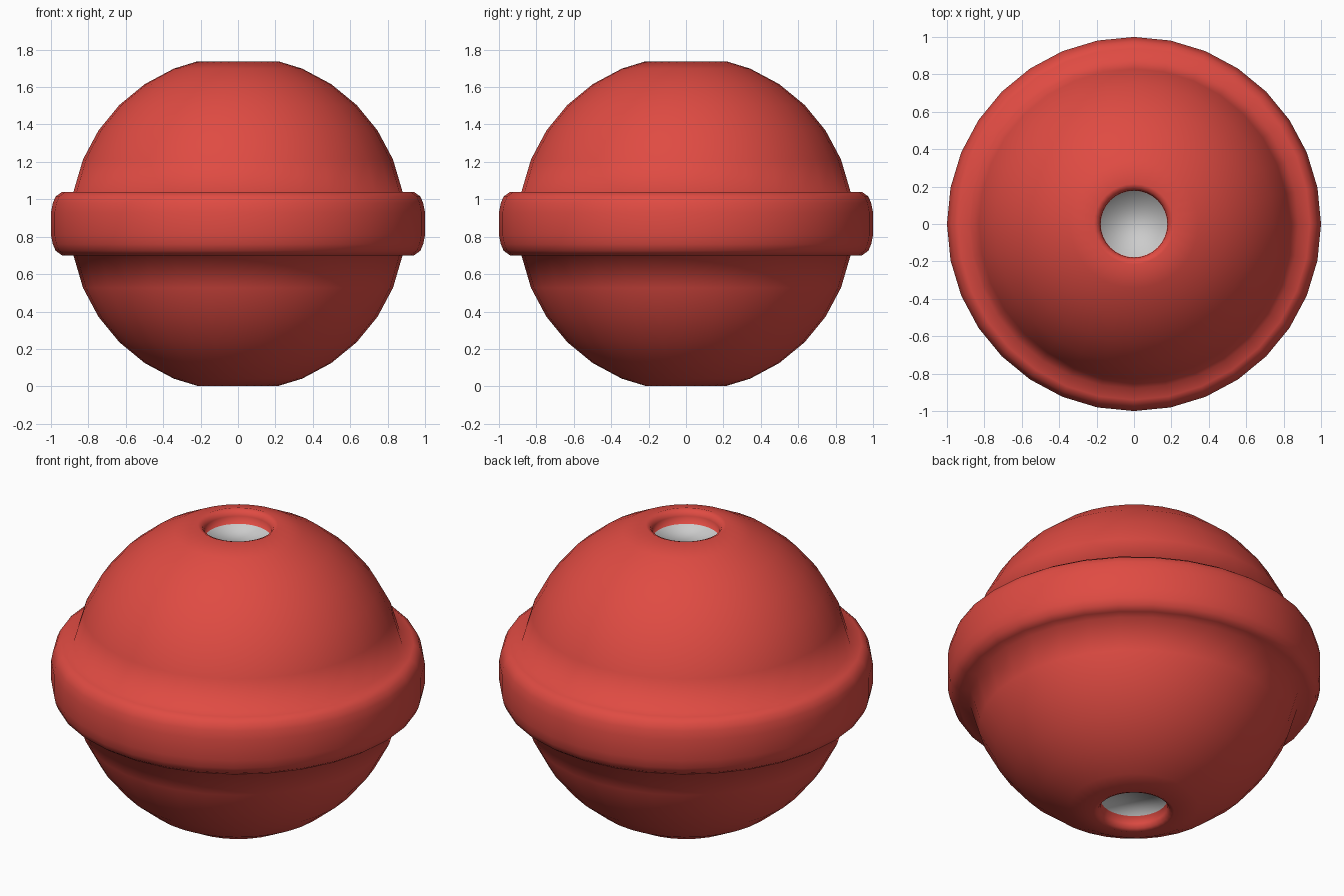
import bpy, bmesh
from math import sin, cos, pi, radians

if "Cube" in bpy.data.objects:
    bpy.data.objects.remove(bpy.data.objects["Cube"])

SEGMENTS = 32
MID, R = 0.87, 0.897

# upper half profile as (radius, height above the middle): band, globe, dimple
half = [(1.0, 0.06), (0.99, 0.11), (0.975, 0.145), (0.94, 0.17)]
half += [(R * cos(radians(11.25 * i)), R * sin(radians(11.25 * i)) - (0.005 if i == 1 else 0))
         for i in range(1, 7)]
half += [(0.215, 0.868), (0.192, 0.858), (0.18, 0.835), (0.178, 0.79)]

# mirror for the lower half
profile = [(r, -z) for r, z in reversed(half)] + half


def make_material(name, color):
    mat = bpy.data.materials.new(name)
    mat.diffuse_color = color
    mat.use_nodes = True
    mat.node_tree.nodes["Principled BSDF"].inputs["Base Color"].default_value = mat.diffuse_color
    return mat


# revolve the profile into one smooth body
bm = bmesh.new()
rings = []
for r, z in profile:
    rings.append([bm.verts.new((r * cos(2 * pi * k / SEGMENTS), r * sin(2 * pi * k / SEGMENTS), MID + z))
                  for k in range(SEGMENTS)])
for low, high in zip(rings, rings[1:]):
    for k in range(SEGMENTS):
        n = (k + 1) % SEGMENTS
        bm.faces.new((low[k], low[n], high[n], high[k]))

# grey plugs closing both holes
for ring in (list(reversed(rings[0])), rings[-1]):
    bm.faces.new(ring).material_index = 1
for f in bm.faces:
    f.smooth = True

mesh = bpy.data.meshes.new("banded_ball")
bm.to_mesh(mesh)
bm.free()
mesh.materials.append(make_material("red", (0.74, 0.07, 0.055, 1)))
mesh.materials.append(make_material("grey", (0.8, 0.8, 0.8, 1)))
ball = bpy.data.objects.new("banded_ball", mesh)
bpy.context.collection.objects.link(ball)
